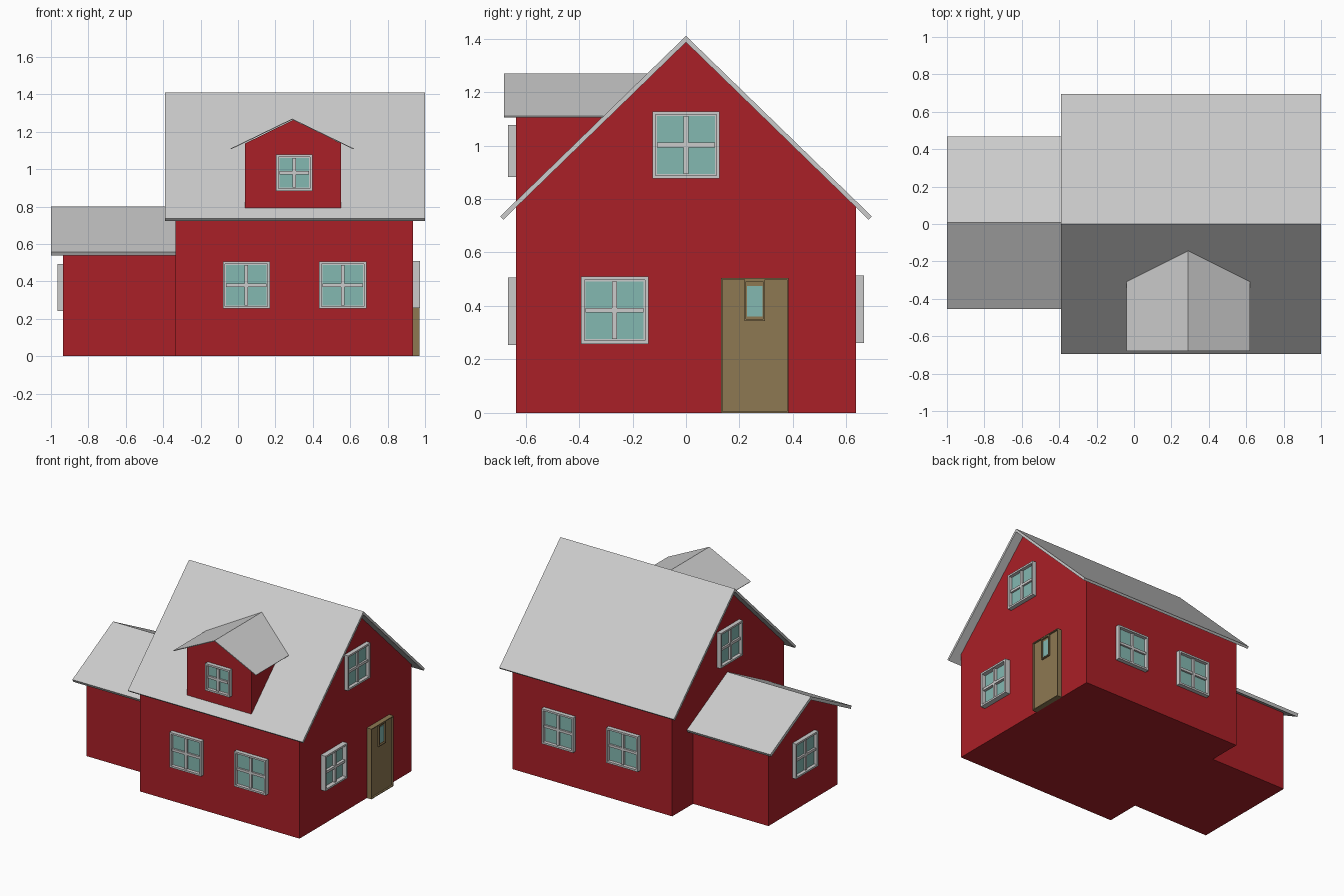
import bpy, bmesh
from math import radians, hypot
from mathutils import Matrix, Vector

if "Cube" in bpy.data.objects:
    bpy.data.objects.remove(bpy.data.objects["Cube"])


def material(name, rgb):
    m = bpy.data.materials.new(name)
    m.diffuse_color = (*rgb, 1)
    m.use_nodes = True
    m.node_tree.nodes["Principled BSDF"].inputs["Base Color"].default_value = m.diffuse_color
    return m


RED = material("red_paint", (0.40, 0.014, 0.02))
GLASS = material("window_glass", (0.23, 0.48, 0.44))
WOOD = material("door_wood", (0.27, 0.19, 0.085))


def finish(name, bm, mat=None, place=None):
    bmesh.ops.recalc_face_normals(bm, faces=bm.faces)
    me = bpy.data.meshes.new(name)
    bm.to_mesh(me)
    bm.free()
    ob = bpy.data.objects.new(name, me)
    bpy.context.collection.objects.link(ob)
    if mat:
        me.materials.append(mat)
    if place:
        ob.matrix_world = place
    return ob


def prism(name, profile, axis, start, end, mat=None):
    """Extrude an (across, z) profile along x or y; end may depend on z."""
    bm = bmesh.new()
    rings = []
    for stop in (lambda z: start, end if callable(end) else lambda z: end):
        rings.append([bm.verts.new((stop(z), a, z) if axis == "x" else (a, stop(z), z))
                      for a, z in profile])
    n = len(profile)
    bm.faces.new(rings[0])
    bm.faces.new(rings[1])
    for i in range(n):
        j = (i + 1) % n
        bm.faces.new((rings[0][i], rings[0][j], rings[1][j], rings[1][i]))
    return finish(name, bm, mat)


def gable(mid, half, bottom, eave, ridge):
    return [(mid - half, bottom), (mid + half, bottom), (mid + half, eave),
            (mid, ridge), (mid - half, eave)]


def roof(mid, half, eave, ridge, t):
    """Chevron section with ends cut square to the slope."""
    length = hypot(half, ridge - eave)
    dx, dz = t * (ridge - eave) / length, t * half / length
    return [(mid - half, eave), (mid, ridge), (mid + half, eave),
            (mid + half - dx, eave - dz), (mid, ridge - t * length / half),
            (mid - half + dx, eave - dz)]


def add_box(bm, x0, x1, d0, d1, z0, z1):
    """Box in wall space: x along the wall, d outwards from it."""
    mat = (Matrix.Translation(((x0 + x1) / 2, -(d0 + d1) / 2, (z0 + z1) / 2))
           @ Matrix.Diagonal((x1 - x0, d1 - d0, z1 - z0, 1)))
    bmesh.ops.create_cube(bm, size=1, matrix=mat)


def recessed(bm, x0, x1, depth, z0, z1, border, sink):
    """Plate whose front is inset and pushed in, leaving a raised rim."""
    add_box(bm, x0, x1, 0, depth, z0, z1)
    bm.normal_update()
    front = [f for f in bm.faces if f.normal.y < -0.9]
    bmesh.ops.inset_region(bm, faces=front, thickness=border)
    ret = bmesh.ops.extrude_discrete_faces(bm, faces=front)
    bmesh.ops.translate(bm, verts=list(ret["faces"][0].verts), vec=(0, sink, 0))


def wall_place(pos, turn):
    return Matrix.Translation(Vector(pos)) @ Matrix.Rotation(radians(turn), 4, "Z")


def window(name, pos, turn, size=0.252, depth=0.03):
    place = wall_place(pos, turn)
    h, b = size / 2, 0.018
    bm = bmesh.new()
    recessed(bm, -h, h, depth, -h, h, b, depth - 0.006)
    finish(name + "_frame", bm, None, place)
    bm = bmesh.new()
    add_box(bm, -h + b, h - b, 0.004, 0.010, -h + b, h - b)
    finish(name + "_glass", bm, GLASS, place)
    bm = bmesh.new()
    w = 0.009
    add_box(bm, -w, w, 0.008, depth - 0.006, -h + b, h - b)
    add_box(bm, -h + b, -w, 0.008, depth - 0.007, -w, w)
    add_box(bm, w, h - b, 0.008, depth - 0.007, -w, w)
    finish(name + "_bars", bm, None, place)


# Main house
SLOPE = 0.675 / 0.695
prism("main_walls", gable(0, 0.635, 0, 1.388 - 0.635 * SLOPE, 1.388), "x", -0.335, 0.935, RED)
prism("main_roof", roof(0, 0.695, 0.735, 1.41, 0.017), "x", -0.39, 1.0)

# Side wing
prism("wing_walls", gable(0.005, 0.393, 0, 0.573, 0.777), "x", -0.935, -0.335, RED)
prism("wing_roof", roof(0.007, 0.462, 0.558, 0.80, 0.022), "x", -1.0, -0.335)


# Dormer, its back cut to follow the main roof slope
def main_slope(z):
    return -(1.403 - z) / SLOPE


prism("dormer_walls", gable(0.295, 0.257, 0.793, 1.137, 1.263), "y", -0.635, main_slope, RED)
prism("dormer_roof", roof(0.29, 0.33, 1.11, 1.27, 0.005), "y", -0.68, main_slope)

# Windows
for i, x in enumerate((0.045, 0.56)):
    window(f"front_window_{i + 1}", (x, -0.635, 0.38), 0)
    window(f"back_window_{i + 1}", (x, 0.635, 0.388), 180)
window("right_lower_window", (0.935, -0.267, 0.384), 90, depth=0.037)
window("right_upper_window", (0.935, 0, 1.002), 90)
window("left_upper_window", (-0.335, 0, 1.002), -90)
window("wing_window", (-0.935, 0, 0.367), -90)
window("dormer_window", (0.3, -0.635, 0.98), 0, size=0.194)

# Door with sunk panel and small window
door = wall_place((0.935, 0.257, 0), 90)
bm = bmesh.new()
recessed(bm, -0.127, 0.127, 0.036, 0, 0.505, 0.008, 0.012)
finish("door", bm, WOOD, door)
bm = bmesh.new()
recessed(bm, -0.039, 0.039, 0.036, 0.344, 0.498, 0.010, 0.012)
finish("door_window_frame", bm, WOOD, door)
bm = bmesh.new()
add_box(bm, -0.029, 0.029, 0.02, 0.027, 0.36, 0.475)
finish("door_window_glass", bm, GLASS, door)
